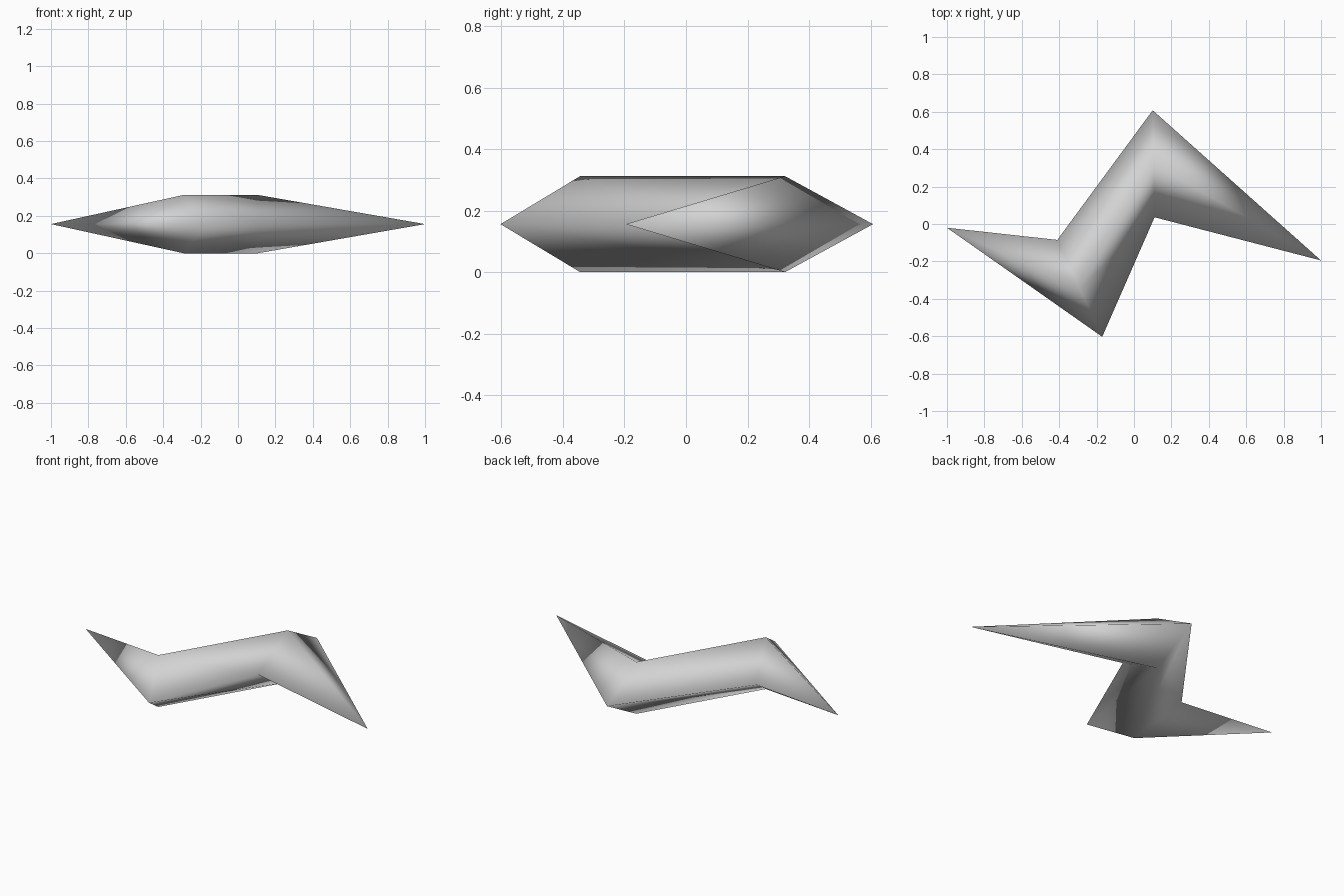
import bpy
import bmesh
from mathutils import Vector

if "Cube" in bpy.data.objects:
    bpy.data.objects.remove(bpy.data.objects["Cube"])

HALF = 0.156  # half thickness of the bolt

# Single grey material
grey = bpy.data.materials.new("light_grey")
grey.use_nodes = True
colour = (0.65, 0.65, 0.65, 1)
grey.diffuse_color = colour
grey.node_tree.nodes["Principled BSDF"].inputs["Base Color"].default_value = colour

bm = bmesh.new()


def diamond(back, front):
    """Four-cornered section at a bend: back, top, front, bottom."""
    b, f = Vector((*back, HALF)), Vector((*front, HALF))
    mid, up = (b + f) / 2, Vector((0, 0, HALF))
    return [bm.verts.new(p) for p in (b, mid + up, f, mid - up)]


# Two pointed tips and the two bends between them
right_tip = bm.verts.new((-1, -0.02, HALF))
left_tip = bm.verts.new((1, -0.195, HALF))
right_bend = diamond((-0.41, -0.085), (-0.17, -0.603))
left_bend = diamond((0.1, 0.608), (0.11, 0.036))

# Skin the middle bar and the two spikes
for i in range(4):
    j = (i + 1) % 4
    bm.faces.new((right_bend[i], right_bend[j], left_bend[j], left_bend[i]))
    bm.faces.new((right_tip, right_bend[j], right_bend[i]))
    bm.faces.new((left_tip, left_bend[i], left_bend[j]))
bmesh.ops.recalc_face_normals(bm, faces=bm.faces[:])
for face in bm.faces:
    face.smooth = True

mesh = bpy.data.meshes.new("zigzag_bolt")
bm.to_mesh(mesh)
bm.free()
mesh.materials.append(grey)
bpy.context.collection.objects.link(bpy.data.objects.new("zigzag_bolt", mesh))
